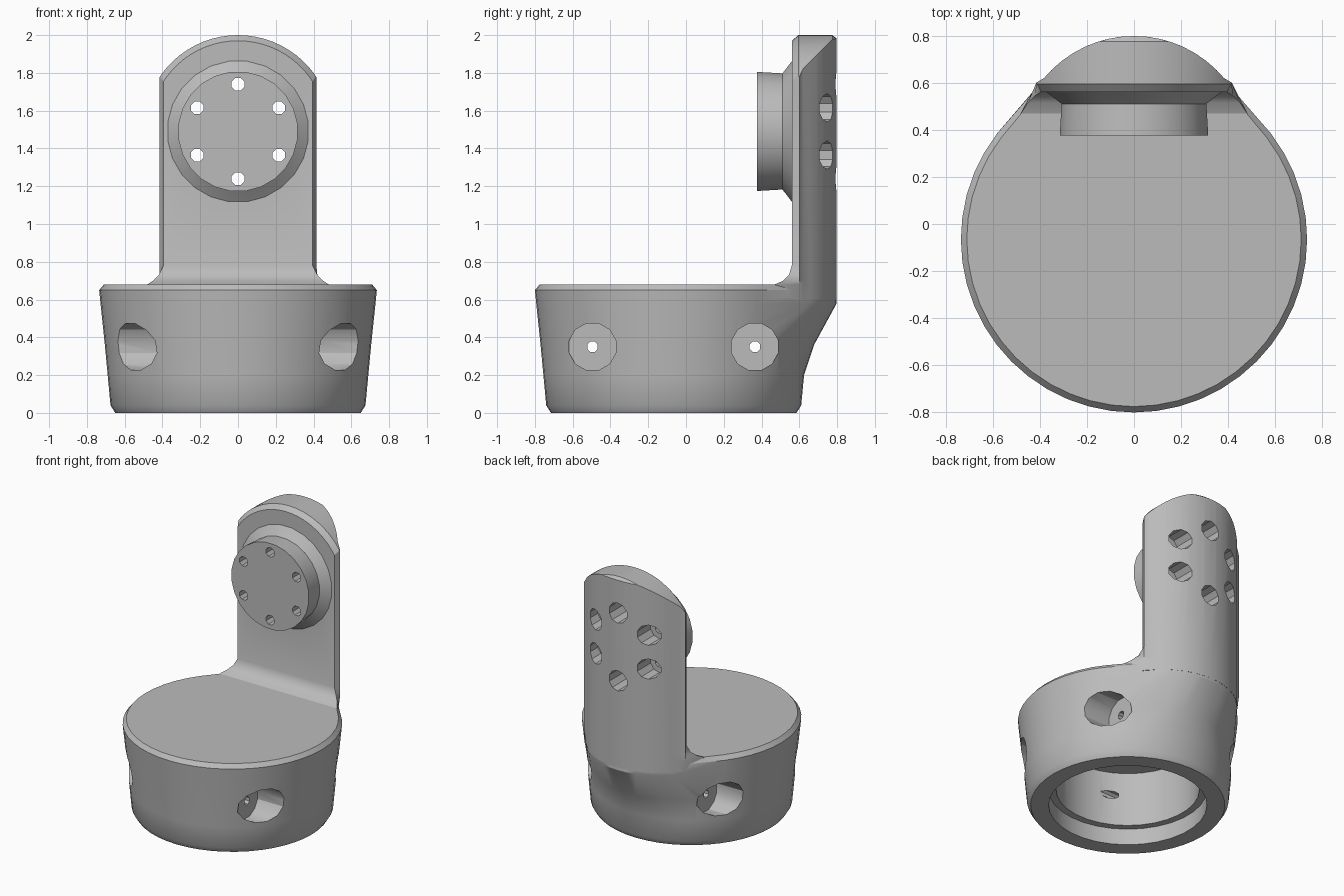
import bpy, bmesh
from math import sin, cos, pi, radians

cube = bpy.data.objects.get("Cube")
if cube:
    bpy.data.objects.remove(cube)

grey = bpy.data.materials.new("grey")
grey.use_nodes = True
grey.diffuse_color = (0.5, 0.5, 0.5, 1)
grey.node_tree.nodes["Principled BSDF"].inputs["Base Color"].default_value = (0.5, 0.5, 0.5, 1)

BASE_Y = -0.065      # centre of the round base
BACK_Y, BACK_R = 0.30, 0.498   # arc of the upright's back
BOSS_Z = 1.49


def loft(name, rings):
    """Closed solid through rings of equal point count."""
    bm = bmesh.new()
    loops = [[bm.verts.new(p) for p in ring] for ring in rings]
    n = len(loops[0])
    for a, b in zip(loops, loops[1:]):
        for i in range(n):
            j = (i + 1) % n
            bm.faces.new((a[i], a[j], b[j], b[i]))
    bm.faces.new(loops[0])
    bm.faces.new(loops[-1])
    bmesh.ops.recalc_face_normals(bm, faces=bm.faces)
    mesh = bpy.data.meshes.new(name)
    bm.to_mesh(mesh)
    bm.free()
    mesh.materials.append(grey)
    obj = bpy.data.objects.new(name, mesh)
    bpy.context.collection.objects.link(obj)
    return obj


def turned(name, axis, centre, profile, sides):
    """Round solid along an axis; profile is (position, radius) pairs."""
    def point(t, r, a):
        u, v = r * cos(a), r * sin(a)
        p = {"x": (t, u, v), "y": (u, t, v), "z": (u, v, t)}[axis]
        return [p[k] + centre[k] for k in range(3)]
    angles = [2 * pi * (i + 0.5) / sides for i in range(sides)]
    return loft(name, [[point(t, r, a) for a in angles] for t, r in profile])


def boolean(obj, cutter, operation="DIFFERENCE"):
    mod = obj.modifiers.new("cut", "BOOLEAN")
    mod.object, mod.operation, mod.solver = cutter, operation, "EXACT"
    cutter.hide_render = True


def finish(obj):
    """Apply the cuts and shade smooth with sharp edges."""
    bpy.ops.object.select_all(action="DESELECT")
    bpy.context.view_layer.objects.active = obj
    obj.select_set(True)
    for mod in list(obj.modifiers):
        bpy.ops.object.modifier_apply(modifier=mod.name)
    bpy.ops.object.shade_smooth_by_angle(angle=radians(30))


# Base: hull of the round cup and the upright's back arc, blending downwards
def base_ring(z, r, back_y, back_r, n=48):
    ring = []
    for i in range(n):
        a = 2 * pi * i / n
        c, s = cos(a), sin(a)
        if back_y * s + back_r > BASE_Y * s + r:
            ring.append((back_r * c, back_y + back_r * s, z))
        else:
            ring.append((r * c, BASE_Y + r * s, z))
    return ring


base = loft("base", [
    base_ring(0, 0.65, 0.10, 0.45),
    base_ring(0.04, 0.675, 0.10, 0.48),
    base_ring(0.2, 0.69, 0.12, BACK_R),
    base_ring(0.36, 0.705, 0.18, BACK_R),
    base_ring(0.58, 0.728, BACK_Y, BACK_R),
    base_ring(0.65, 0.735, BACK_Y, BACK_R - 0.003),
    base_ring(0.68, 0.71, BACK_Y, BACK_R - 0.02)])

cutters = [turned("cavity", "z", (0, BASE_Y, 0),
                  [(-0.1, 0.53), (0.12, 0.53), (0.12, 0.48), (0.52, 0.48)], 32)]
for y in (BASE_Y - 0.43, BASE_Y + 0.43):
    cutters.append(turned("screw_hole", "x", (0, y, 0.35), [(-1, 0.03), (1, 0.03)], 8))
    for side in (-1, 1):
        cutters.append(turned("screw_recess", "x", (0, y, 0.35),
                              [(side * 0.42, 0.128), (side, 0.128)], 12))
for c in cutters:
    boolean(base, c)


# Upright: flat front, chamfered sides, arched back, flared foot
def upright_ring(z, front_y, front_x, side_x, n=16):
    ring = [(-front_x, front_y, z), (front_x, front_y, z), (side_x, 0.6, z)]
    for i in range(n + 1):
        a = radians(40 + 100 * i / n)
        ring.append((BACK_R * cos(a), BACK_Y + BACK_R * sin(a), z))
    return ring + [(-side_x, 0.6, z)]


upright = loft("upright", [
    upright_ring(0.6, 0.47, 0.48, 0.40),
    upright_ring(0.68, 0.47, 0.48, 0.41),
    upright_ring(0.70, 0.515, 0.45, 0.415),
    upright_ring(0.73, 0.545, 0.42, 0.415),
    upright_ring(0.78, 0.56, 0.395, 0.415),
    upright_ring(2.1, 0.56, 0.395, 0.415)])


# Rounded top with chamfered front and back edges
def top_ring(y, r, n=24):
    arc = [radians(-65 + 130 * i / n) for i in range(n + 1)]
    ring = [(r * sin(a), y, 1.5 + r * cos(a)) for a in arc]
    return ring + [(0.6, y, 1.68), (0.6, y, 0.3), (-0.6, y, 0.3), (-0.6, y, 1.68)]


top = loft("rounded_top", [top_ring(0.4, 0.47), top_ring(0.56, 0.47), top_ring(0.595, 0.5),
                           top_ring(0.775, 0.5), top_ring(0.82, 0.465)])
boolean(upright, top, "INTERSECT")
cutters.append(top)

# Round mounting boss with a flared root
boss = turned("mounting_boss", "y", (0, 0, BOSS_Z),
              [(0.375, 0.318), (0.51, 0.31), (0.53, 0.335), (0.56, 0.375), (0.58, 0.375)], 24)

# Ring of six bolt holes, counterbored from the back
for i in range(6):
    a = pi / 2 + i * pi / 3
    at = (0.25 * cos(a), 0, BOSS_Z + 0.25 * sin(a))
    hole = turned("bolt_hole", "y", at, [(0.2, 0.036), (1, 0.036)], 8)
    recess = turned("bolt_recess", "y", at, [(0.62, 0.075), (1, 0.075)], 10)
    for part, tool in ((boss, hole), (upright, hole), (upright, recess)):
        boolean(part, tool)
    cutters += [hole, recess]

for part in (base, upright, boss):
    finish(part)
for c in cutters:
    bpy.data.objects.remove(c)
